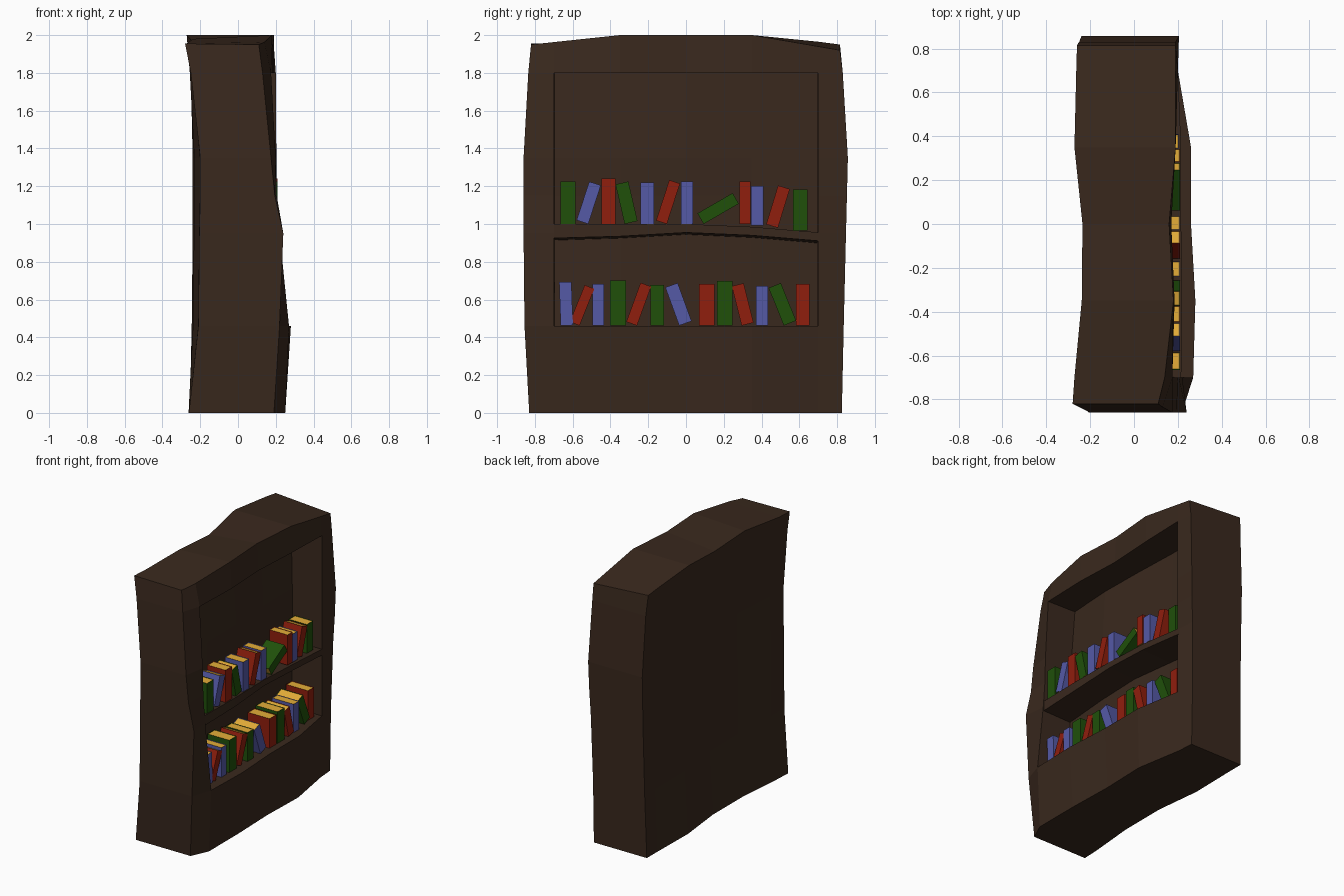
import bpy, bmesh
from math import radians, sin, cos
from mathutils import Matrix, Vector

if "Cube" in bpy.data.objects:
    bpy.data.objects.remove(bpy.data.objects["Cube"], do_unlink=True)


def material(name, rgb):
    mat = bpy.data.materials.new(name)
    mat.use_nodes = True
    mat.diffuse_color = (*rgb, 1)
    mat.node_tree.nodes["Principled BSDF"].inputs["Base Color"].default_value = (*rgb, 1)
    return mat


wood = material("dark wood", (.041, .0215, .0125))
paper = material("yellow paper", (.78, .42, .04))
covers = {
    "green": material("green cover", (.014, .08, .003)),
    "blue": material("blue cover", (.09, .1, .38)),
    "red": material("red cover", (.28, .013, .004)),
}


def finish(bm, name, *mats):
    bmesh.ops.recalc_face_normals(bm, faces=bm.faces)
    mesh = bpy.data.meshes.new(name)
    bm.to_mesh(mesh)
    bm.free()
    for mat in mats:
        mesh.materials.append(mat)
    obj = bpy.data.objects.new(name, mesh)
    bpy.context.collection.objects.link(obj)
    return obj


# Cabinet: a warped slab on a grid of columns and rows
columns = [-1, -.7, -.35, 0, .35, .7, 1]
rows = [0, .46, .95, 1.15, 1.35, 1.8, 1.95]
near_width = [.83, .855, .86, .86, .86, .835, .82]
far_width = [.825, .835, .847, .852, .857, .83, .815]
front_crown = [0, .013, .05, .05, .05, -.01, -.03]
back_crown = [.005, .005, .03, .01, .05, .015, 0]
front_x = [
    [.19, .25, .25, .24, .25, .19, .18],
    [.22, .27, .28, .26, .26, .2, .18],
    [.24, .22, .23, .22, .22, .2, .19],
    [.195, .205, .2, .2, .2, .2, .2],
    [.175, .2, .2, .2, .2, .2, .205],
    [.13, .175, .185, .17, .19, .2, .19],
    [.11, .14, .18, .16, .19, .19, .19],
]
back_near = [-.26, -.21, -.205, -.2, -.2, -.25, -.28]
back_far = [-.255, -.245, -.24, -.24, -.24, -.25, -.26]
back_wave = [0, .005, .035, .035, -.005, 0, 0]
C, R = len(columns), len(rows)

bm = bmesh.new()
front, back, niche = {}, {}, {}
for r in range(R):
    for c in range(C):
        y, z = columns[c], rows[r]
        if c == 0:
            y = -near_width[r]
        elif c == C - 1:
            y = far_width[r]
        t = c / (C - 1)
        fx = front_x[r][c]
        bx = back_near[r] * (1 - t) + back_far[r] * t + back_wave[c]
        top = r == R - 1
        front[c, r] = bm.verts.new((fx, y, z + top * front_crown[c]))
        back[c, r] = bm.verts.new((bx, y, z + top * back_crown[c]))
        # The recess follows the same warp as the outer faces
        if 0 < c < C - 1 and 0 < r < R - 1:
            niche[c, r] = bm.verts.new((fx * .45 + bx * .55, y * .99, z))


def quad(grid, c, r):
    bm.faces.new([grid[c, r], grid[c + 1, r], grid[c + 1, r + 1], grid[c, r + 1]])


def wall(a, b, grid_a, grid_b):
    bm.faces.new([grid_a[a], grid_a[b], grid_b[b], grid_b[a]])


for c in range(C - 1):
    for r in range(R - 1):
        quad(back, c, r)
        opening = 0 < c < C - 2 and 0 < r < R - 2
        quad(niche if opening else front, c, r)
# Outer walls, then the walls of the recess
for grid, lo, c_hi, r_hi in ((back, 0, C - 1, R - 1), (niche, 1, C - 2, R - 2)):
    for c in range(lo, c_hi):
        for r in (lo, r_hi):
            wall((c, r), (c + 1, r), front, grid)
    for r in range(lo, r_hi):
        for c in (lo, c_hi):
            wall((c, r), (c, r + 1), front, grid)
finish(bm, "cabinet", wood)

# Shelf: a sagging board, slightly thicker at the back, lofted along the recess
shelf_back = -.1
shelf_y = [-.71, -.35, 0, .35, .71]
shelf_top = [1, 1, 1, .985, .955]
shelf_bottom = [.925, .935, .955, .94, .91]
shelf_front = [.215, .22, .215, .215, .2]
bm = bmesh.new()
rings = []
for y, top, low, x in zip(shelf_y, shelf_top, shelf_bottom, shelf_front):
    rings.append([bm.verts.new(p) for p in
                  ((shelf_back, y, low - .015), (x, y, low), (x, y, top), (shelf_back, y, top))])
for a, b in zip(rings, rings[1:]):
    for i in range(4):
        j = (i + 1) % 4
        bm.faces.new([a[i], a[j], b[j], b[i]])
bm.faces.new(rings[0])
bm.faces.new(rings[-1])
finish(bm, "shelf", wood)


# Books: cover box with sunken paper on top, bottom and back edge
def book(name, colour, y, floor, depth, tilt, width, height):
    bm = bmesh.new()
    bmesh.ops.create_cube(bm, size=1, matrix=Matrix.Diagonal((depth, width, height, 1)))
    bm.normal_update()
    pages = [f for f in bm.faces if abs(f.normal.z) > .9 or f.normal.x < -.9]
    bmesh.ops.inset_individual(bm, faces=pages, thickness=.004, depth=-.003)
    for f in pages:
        f.material_index = 1
    a = radians(tilt)
    z = floor + (height * cos(a) + width * abs(sin(a))) / 2
    spine_x = .21 - max(0, y - .33) * .15
    place = Matrix.Translation(Vector((spine_x - depth / 2, y, z))) @ Matrix.Rotation(-a, 4, "X")
    bmesh.ops.transform(bm, matrix=place, verts=bm.verts)
    finish(bm, name, covers[colour], paper)


# Each book: colour, centre, lean in degrees, width, height
upper = [
    ("green", -.625, 0, .08, .225), ("blue", -.515, 18, .065, .215),
    ("red", -.41, 0, .075, .24), ("green", -.315, -13, .07, .215),
    ("blue", -.205, 0, .07, .22), ("red", -.095, 18, .06, .225),
    ("blue", .005, 0, .065, .225), ("green", .17, 60, .065, .215),
    ("red", .312, 0, .06, .225), ("blue", .377, 0, .065, .21),
    ("red", .487, 17, .065, .215), ("green", .605, 0, .075, .215),
]
lower = [
    ("blue", -.635, -2, .065, .23), ("red", -.55, 22, .055, .21),
    ("blue", -.465, 0, .06, .22), ("green", -.36, 0, .085, .24),
    ("red", -.25, 20, .06, .22), ("green", -.152, 0, .07, .215),
    ("blue", -.04, -20, .07, .215), ("red", .11, 0, .08, .22),
    ("green", .205, 0, .08, .235), ("red", .3, -14, .065, .215),
    ("blue", .402, 0, .065, .21), ("green", .51, -22, .07, .215),
    ("red", .618, 0, .07, .22),
]
for i, (colour, y, *shape) in enumerate(upper):
    book(f"upper_book_{i + 1}", colour, y, 1 - max(0, y - .3) * .11, .15, *shape)
for i, (colour, y, *shape) in enumerate(lower):
    book(f"lower_book_{i + 1}", colour, y, .462, .18, *shape)
